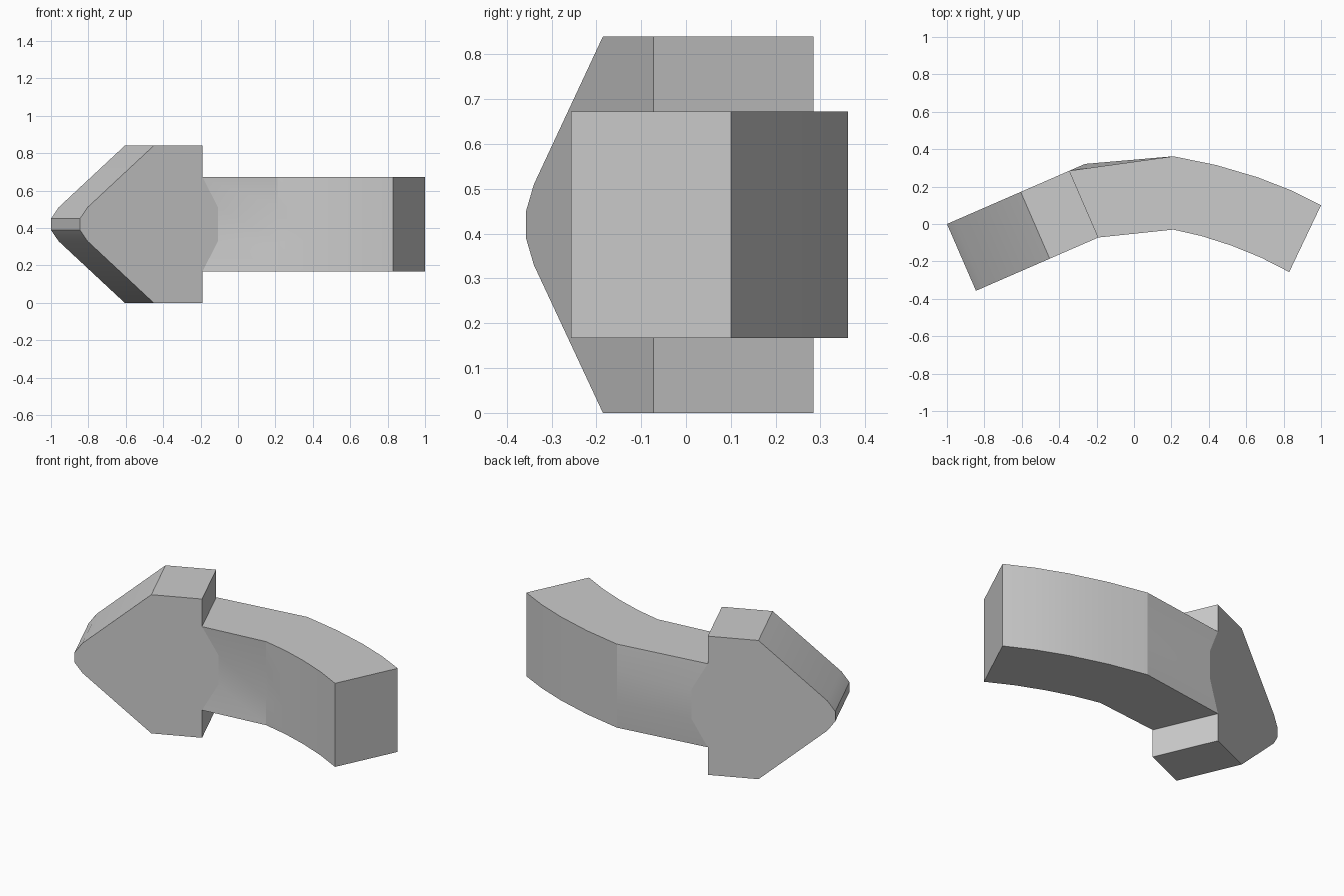
import bpy, bmesh, math

if "Cube" in bpy.data.objects:
    bpy.data.objects.remove(bpy.data.objects["Cube"])

H = 0.84                                   # total height
U = (0.917, 0.399)                         # direction of the head in plan
FRONT, BACK = (-0.845, -0.357), (-1.0, 0.0)  # head tip corners in plan

# upper half of the head outline: (distance from tip, height)
upper = [(0, 0.45), (0.044, 0.51), (0.43, 0.84), (0.714, 0.84), (0.714, 0.673), (0.805, 0.51)]
outline = upper + [(s, H - z) for s, z in reversed(upper)]
n = len(outline)

# curved shaft in plan: (front point, back point)
stations = [((0.21, -0.03), (0.21, 0.362)),
            ((0.36, -0.064), (0.44, 0.315)),
            ((0.52, -0.115), (0.66, 0.25)),
            ((0.68, -0.18), (0.84, 0.18)),
            ((0.83, -0.257), (1.0, 0.10))]
levels = [0.673, 0.51, H - 0.51, H - 0.673]

bm = bmesh.new()


def head_side(origin):
    return [bm.verts.new((origin[0] + U[0] * s, origin[1] + U[1] * s, z)) for s, z in outline]


# head: two outline plates and a rim, left open where the shaft joins
front, back = head_side(FRONT), head_side(BACK)
bm.faces.new(front)
bm.faces.new(back[::-1])
for i in range(n):
    if i not in (4, 5, 6):
        j = (i + 1) % n
        bm.faces.new((front[i], front[j], back[j], back[i]))

# shaft: loft from the head's rear edge through the stations
rows = [(front[4:8], back[4:8])]
for f, b in stations:
    rows.append(tuple([bm.verts.new((p[0], p[1], z)) for z in levels] for p in (f, b)))
for (f0, b0), (f1, b1) in zip(rows, rows[1:]):
    for k in range(3):
        bm.faces.new((f0[k], f0[k + 1], f1[k + 1], f1[k]))
        bm.faces.new((b0[k], b1[k], b1[k + 1], b0[k + 1]))
    for k in (0, 3):
        bm.faces.new((f0[k], f1[k], b1[k], b0[k]))

# end cap
f, b = rows[-1]
bm.faces.new(f + b[::-1])

bmesh.ops.recalc_face_normals(bm, faces=bm.faces)
mesh = bpy.data.meshes.new("bent_arrow")
bm.to_mesh(mesh)
bm.free()
arrow = bpy.data.objects.new("bent_arrow", mesh)
bpy.context.collection.objects.link(arrow)
bpy.context.view_layer.objects.active = arrow
arrow.select_set(True)
bpy.ops.object.shade_smooth_by_angle(angle=math.radians(15))
